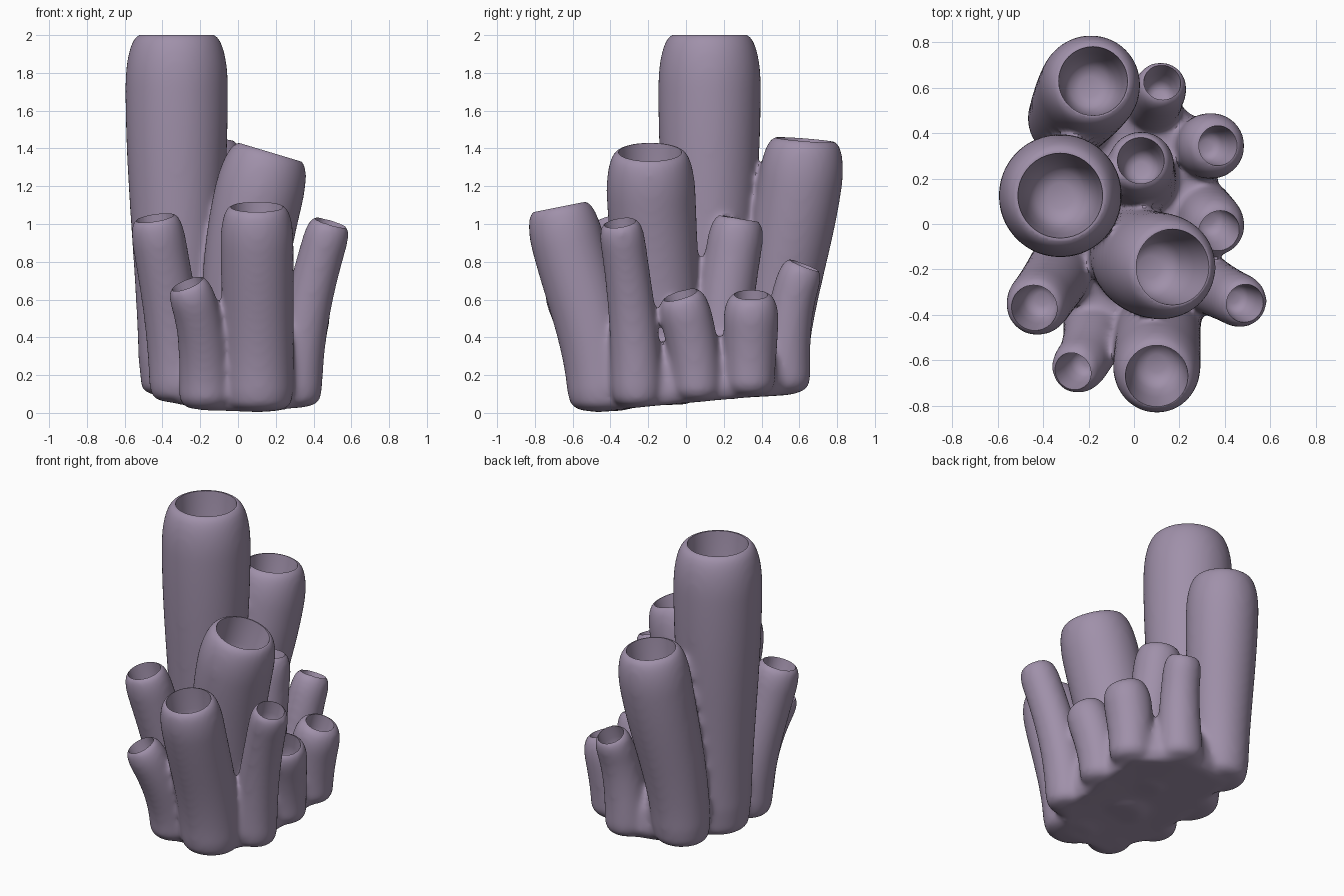
import bpy, bmesh, math
from mathutils import Vector

cube = bpy.data.objects.get("Cube")
if cube:
    bpy.data.objects.remove(cube, do_unlink=True)

mat = bpy.data.materials.new("dusty mauve")
mat.use_nodes = True
mat.diffuse_color = (0.35, 0.28, 0.40, 1)
mat.node_tree.nodes["Principled BSDF"].inputs["Base Color"].default_value = mat.diffuse_color

# Tubes: foot x y, rim centre, rim tilt x y, widest radius, opening radius, foot radius
TUBES = [
    ((-.32, .12), (-.325, .125, 2.0), (0, 0), .272, .187, .205),
    ((-.29, .46), (-.18, .63, 1.445), (.05, .08), .222, .152, .18),
    ((.0, -.12), (.17, -.19, 1.38), (.3, 0), .236, .167, .20),
    ((.11, -.44), (.10, -.67, 1.09), (0, -.2), .194, .138, .185),
    ((-.32, -.2), (-.44, -.37, 1.035), (-.17, -.2), .143, .102, .15),
    ((-.17, -.44), (-.27, -.65, .685), (-.4, -.3), .122, .085, .145),
    ((.31, -.26), (.49, -.35, 1.01), (.3, -.15), .12, .085, .135),
    ((.31, .06), (.375, -.03, .625), (.25, -.3), .137, .092, .13),
    ((.31, .34), (.37, .345, .625), (.3, 0), .148, .088, .13),
    ((.05, .18), (.03, .28, 1.03), (0, .17), .148, .103, .15),
    ((.07, .52), (.125, .625, .785), (.1, .4), .118, .082, .14),
]


def floor_z(x, y):
    return .055 + .1 * y - .03 * x + .15 * x * x


def lathe(bm, rings, sides=40):
    """Skin (centre, axis, radius) rings into a closed solid."""
    loops = []
    for c, axis, r in rings:
        u = Vector((0, 1, 0)).cross(axis).normalized()
        v = axis.cross(u).normalized()
        loops.append([bm.verts.new(c + r * (math.cos(a) * u + math.sin(a) * v))
                      for a in (math.tau * i / sides for i in range(sides))])
    for a, b in zip(loops, loops[1:]):
        for i in range(sides):
            j = (i + 1) % sides
            bm.faces.new((a[i], a[j], b[j], b[i]))
    bm.faces.new(list(reversed(loops[0])))
    bm.faces.new(loops[-1])


def make_object(name, bm):
    bmesh.ops.recalc_face_normals(bm, faces=bm.faces)
    mesh = bpy.data.meshes.new(name)
    bm.to_mesh(mesh)
    bm.free()
    mesh.materials.append(mat)
    ob = bpy.data.objects.new(name, mesh)
    bpy.context.collection.objects.link(ob)
    return ob


body, holes = bmesh.new(), bmesh.new()
for (bx, by), top, (tx, ty), r, hole, foot in TUBES:
    # Curved centre line, upright at the foot and tilted at the rim
    p0, p3 = Vector((bx, by, floor_z(bx, by))), Vector(top)
    n = Vector((tx, ty, 1)).normalized()
    length = (p3 - p0).length
    p1 = p0 + Vector((0, 0, length * .35))
    p2 = p3 - n * length * .35
    up = Vector((0, 0, 1))
    rings = [(p0 + up * h, up, foot * k)
             for h, k in ((0, .5), (.01, .75), (.035, .93))]
    for i in range(4, 61):
        # Rings crowd together towards the rim
        t = 1 - (1 - i / 60) ** 1.5
        s = 1 - t
        c = s**3 * p0 + 3 * s * s * t * p1 + 3 * s * t * t * p2 + t**3 * p3
        d = (s * s * (p1 - p0) + 2 * s * t * (p2 - p1) + t * t * (p3 - p2)).normalized()
        if c.z < p0.z + .05:
            continue
        blend = min(1, t / .85)
        rad = foot + (r - foot) * blend * blend * (3 - 2 * blend)
        # Shoulder rounds inwards to the opening
        q = max(0, 1 - s * length / r)
        rings.append((c, d, rad - (r - hole) * (1 - math.sqrt(1 - (.97 * q)**2.2))))
    rings += [(p3 + n * r * .06, n, hole * .85), (p3 + n * r * .1, n, hole * .4)]
    lathe(body, rings)
    # Cavity plus a slab that trims the rim flat
    deep = hole * 2.1
    lathe(holes, [(p3 + n * h, n, k) for h, k in (
        (-deep, hole * .3), (-deep * .95, hole * .58), (-deep * .8, hole * .77),
        (-deep * .5, hole * .9), (0, hole), (.0005, r * .93), (r * .4, r * .93))])

# Shared core joining the feet
outer = [t[0] for i, t in enumerate(TUBES) if i not in (2, 9)]
outer.sort(key=lambda p: math.atan2(p[1], p[0]))
layers = [[body.verts.new((x * k, y * k, floor_z(x, y) + h)) for x, y in outer]
          for k, h in ((1.1, -.01), (1.18, .05), (1.14, .19), (1.0, .32))]
foot_c = body.verts.new((0, 0, floor_z(0, 0) + .01))
top_c = body.verts.new((0, 0, .4))
for i in range(len(outer)):
    j = (i + 1) % len(outer)
    for a, b in zip(layers, layers[1:]):
        body.faces.new((a[i], a[j], b[j], b[i]))
    body.faces.new((layers[0][j], layers[0][i], foot_c))
    body.faces.new((layers[-1][i], layers[-1][j], top_c))

source = make_object("tube_cluster_source", body)
cutter = make_object("opening_cutter", holes)

# Fuse, soften the joints, then cut the openings
m = source.modifiers.new("fuse", 'REMESH')
m.mode = 'VOXEL'
m.voxel_size = .015
m = source.modifiers.new("soften", 'SMOOTH')
m.factor = .5
m.iterations = 24
m = source.modifiers.new("openings", 'BOOLEAN')
m.operation = 'DIFFERENCE'
m.solver = 'EXACT'
m.object = cutter

bpy.context.view_layer.update()
graph = bpy.context.evaluated_depsgraph_get()
mesh = bpy.data.meshes.new_from_object(source.evaluated_get(graph))
mesh.name = "tube_cluster"
cluster = bpy.data.objects.new("tube_cluster", mesh)
bpy.context.collection.objects.link(cluster)
for helper in (source, cutter):
    bpy.data.objects.remove(helper, do_unlink=True)

bpy.ops.object.select_all(action='DESELECT')
cluster.select_set(True)
bpy.context.view_layer.objects.active = cluster
bpy.ops.object.shade_smooth_by_angle(angle=math.radians(42))
